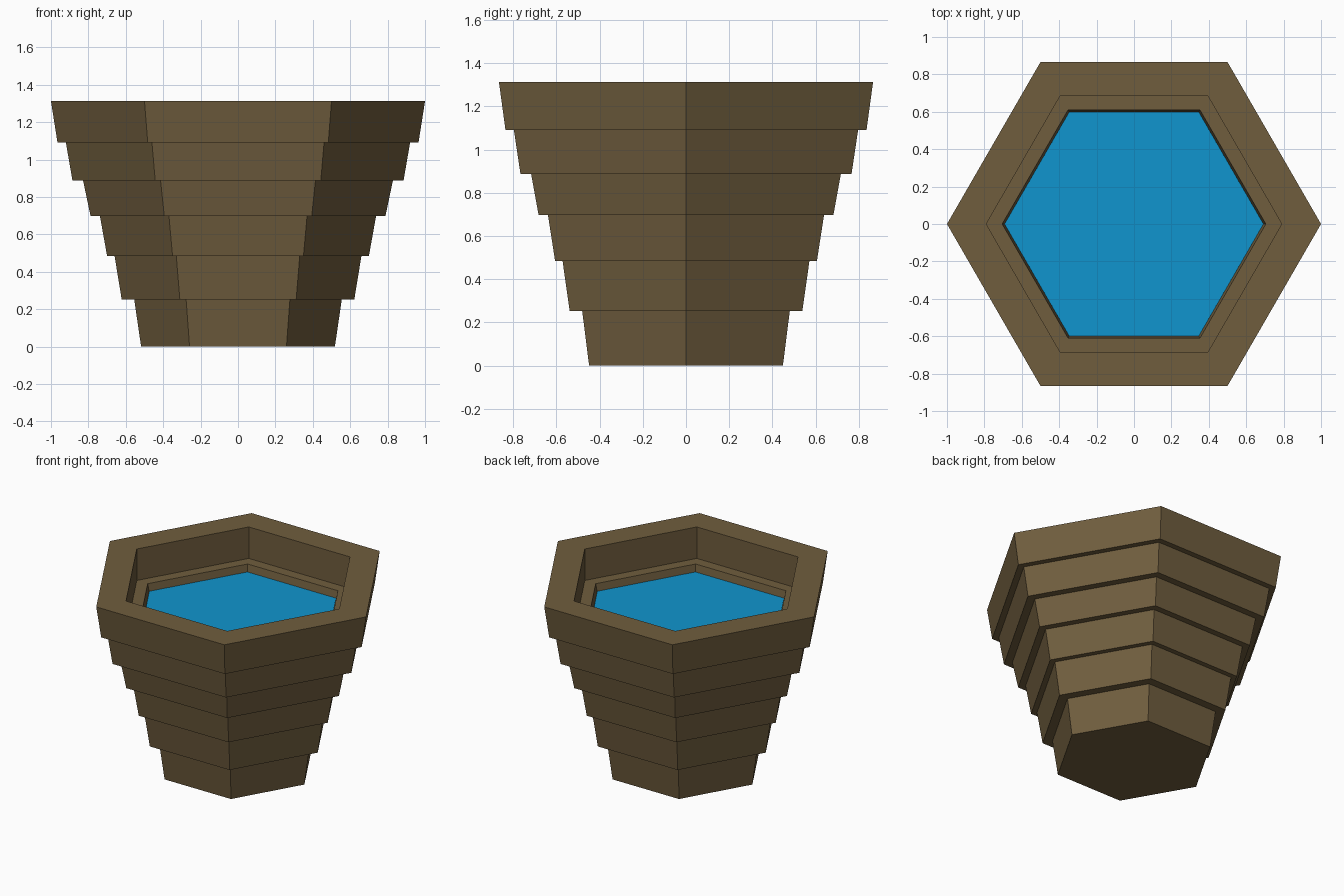
import bpy, bmesh
from math import cos, sin, pi

if "Cube" in bpy.data.objects:
    bpy.data.objects.remove(bpy.data.objects["Cube"])


def material(name, rgb):
    m = bpy.data.materials.new(name)
    m.diffuse_color = (*rgb, 1)
    m.use_nodes = True
    m.node_tree.nodes["Principled BSDF"].inputs["Base Color"].default_value = m.diffuse_color
    return m


def hex_lathe(name, profile, mat, ring=False):
    """Sweep (radius, z) points round six sides; ring joins last to first, otherwise ends are capped."""
    bm = bmesh.new()
    loops = [[bm.verts.new((r * cos(k * pi / 3), r * sin(k * pi / 3), z)) for k in range(6)]
             for r, z in profile]
    pairs = list(zip(loops, loops[1:]))
    if ring:
        pairs.append((loops[-1], loops[0]))
    else:
        bm.faces.new(loops[0])
        bm.faces.new(loops[-1])
    for a, b in pairs:
        for k in range(6):
            n = (k + 1) % 6
            bm.faces.new((a[k], a[n], b[n], b[k]))
    bmesh.ops.recalc_face_normals(bm, faces=bm.faces)
    mesh = bpy.data.meshes.new(name)
    bm.to_mesh(mesh)
    bm.free()
    mesh.materials.append(mat)
    ob = bpy.data.objects.new(name, mesh)
    bpy.context.collection.objects.link(ob)
    return ob


wood = material("wood", (0.16, 0.11, 0.048))
blue = material("water", (0.005, 0.30, 0.62))

# Solid tapered tiers, bottom to top: (bottom z, top z, bottom radius, top radius)
tiers = [
    (0.0, 0.253, 0.518, 0.555),
    (0.253, 0.485, 0.622, 0.66),
    (0.485, 0.697, 0.70, 0.738),
    (0.697, 0.887, 0.788, 0.828),
]
for i, (z0, z1, r0, r1) in enumerate(tiers, 1):
    hex_lathe(f"tier_{i}", [(r0, z0), (r1, z1)], wood)

# Hollow tier holding the water, with a slightly sloped inner wall
hex_lathe("tier_5_basin", [(0.885, 0.887), (0.92, 1.09), (0.705, 1.09), (0.66, 0.887)], wood, ring=True)

# Top rim with a straight inner wall
hex_lathe("tier_6_rim", [(0.965, 1.09), (1.0, 1.312), (0.79, 1.312), (0.79, 1.09)], wood, ring=True)

# Water filling the basin
hex_lathe("water", [(0.66, 0.89), (0.692, 1.04)], blue)
